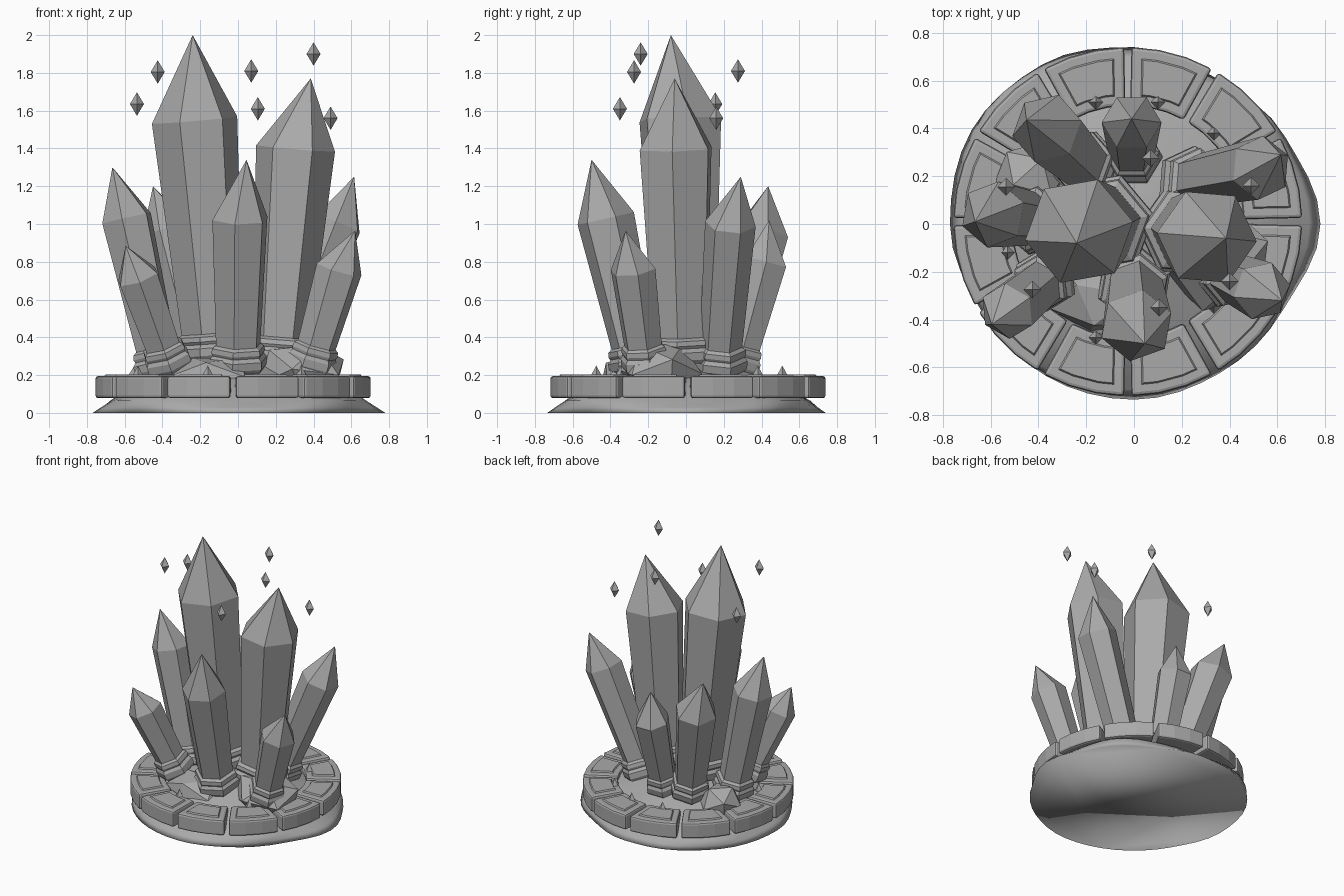
import bpy, bmesh, math
from mathutils import Vector, Matrix

cube = bpy.data.objects.get("Cube")
if cube:
    bpy.data.objects.remove(cube, do_unlink=True)

stone = bpy.data.materials.new("grey_stone")
stone.use_nodes = True
GREY = (0.4, 0.4, 0.4, 1)
stone.diffuse_color = GREY
stone.node_tree.nodes["Principled BSDF"].inputs["Base Color"].default_value = GREY


def finish(bm, name, smooth=False):
    bmesh.ops.recalc_face_normals(bm, faces=bm.faces[:])
    for f in bm.faces:
        f.smooth = smooth
    mesh = bpy.data.meshes.new(name)
    bm.to_mesh(mesh)
    bm.free()
    mesh.materials.append(stone)
    obj = bpy.data.objects.new(name, mesh)
    bpy.context.scene.collection.objects.link(obj)
    return obj


def bridge(bm, rings):
    """Join consecutive rings of equal size with quads."""
    for a, b in zip(rings, rings[1:]):
        for i in range(len(a)):
            j = (i + 1) % len(a)
            bm.faces.new((a[i], a[j], b[j], b[i]))


def fan(bm, ring, point):
    tip = bm.verts.new(point)
    for i in range(len(ring)):
        bm.faces.new((ring[i], ring[(i + 1) % len(ring)], tip))


def hex_ring(bm, centre, axis, radius, turn):
    """Six vertices around an axis, starting near +x."""
    u = (Vector((1, 0, 0)) - axis * axis.x).normalized()
    v = axis.cross(u)
    angles = [math.radians(turn + 60 * k) for k in range(6)]
    return [bm.verts.new(centre + radius * (u * math.cos(a) + v * math.sin(a))) for a in angles]


# Crystals: base centre, shoulder centre, tip, base radius, shoulder radius, turn
CRYSTALS = {
    "main_crystal": ((-.13, 0, .36), (-.23, -.03, 1.55), (-.24, -.08, 2), .16, .23, 10),
    "second_crystal": ((.22, -.03, .34), (.305, -.055, 1.4), (.385, -.06, 1.77), .15, .21, -5),
    "left_crystal": ((-.42, .02, .28), (-.59, .04, 1.03), (-.665, .01, 1.3), .11, .14, 20),
    "front_left_crystal": ((-.38, -.24, .3), (-.53, -.365, .72), (-.595, -.42, .885), .1, .12, 35),
    "front_right_crystal": ((.4, -.22, .3), (.535, -.28, .76), (.62, -.32, .965), .1, .125, 10),
    "front_crystal": ((0, -.26, .3), (.01, -.425, 1.03), (.045, -.5, 1.34), .12, .155, 20),
    "back_right_crystal": ((.25, .18, .3), (.53, .235, 1), (.615, .29, 1.25), .11, .135, 25),
    "back_left_crystal": ((-.21, .25, .3), (-.365, .4, .95), (-.45, .435, 1.2), .11, .15, 10),
    "back_crystal": ((-.01, .29, .29), (-.01, .425, .8), (-.01, .44, 1.02), .095, .125, 0),
}
# Socket profile: radius factor, offset along the axis
COLLAR = ((1.25, -.07), (1.35, -.05), (1.35, -.01), (1.2, .01),
          (1.26, .025), (1.22, .05), (1.02, .065))

for name, (base, shoulder, tip, r_base, r_top, turn) in CRYSTALS.items():
    base, shoulder = Vector(base), Vector(shoulder)
    axis = (shoulder - base).normalized()
    bm = bmesh.new()
    low = hex_ring(bm, base - axis * .05, axis, r_base, turn)
    high = hex_ring(bm, shoulder, axis, r_top, turn)
    bridge(bm, [low, high])
    fan(bm, high, tip)
    bm.faces.new(low)
    finish(bm, name)

    bm = bmesh.new()
    rings = [hex_ring(bm, base + axis * h, axis, r_base * k, turn) for k, h in COLLAR]
    bridge(bm, rings)
    bm.faces.new(rings[0])
    bm.faces.new(rings[-1])
    finish(bm, name.replace("crystal", "socket"))

# Ground mound with an uneven rim: radius factor, height, extra bulge on the diagonals
RIM = (.78, .73, .70, .74, .77, .785, .77, .735, .735, .735, .72, .72)
MOUND = ((1, 0, 0), (.94, .03, .06), (.87, .065, .12), (.75, .13, 0),
         (.6, .18, 0), (.4, .23, 0), (.2, .29, 0))


def rim_radius(k):
    i, t = k // 4, (k % 4) / 4
    t = (1 - math.cos(math.pi * t)) / 2
    return RIM[i] * (1 - t) + RIM[(i + 1) % len(RIM)] * t


bm = bmesh.new()
rings = []
for scale, z, bulge in MOUND:
    ring = []
    for k in range(48):
        a = math.tau * k / 48
        r = rim_radius(k) * (scale + bulge * math.sin(2 * a) ** 2)
        ring.append(bm.verts.new((r * math.cos(a), r * math.sin(a), z)))
    rings.append(ring)
bridge(bm, rings)
bm.faces.new(rings[0])
fan(bm, rings[-1], (0, 0, .31))
finish(bm, "ground_mound", smooth=True)

# Ring of twelve stone blocks, each with a raised panel on top
INNER, OUTER, LOW, HIGH, STEPS = .485, .73, .078, .195, 3
for n in range(12):
    bm = bmesh.new()
    rows = []
    for s in range(STEPS + 1):
        a = math.radians(30 * n + 1.2 + 27.6 * s / STEPS)
        rows.append([bm.verts.new((r * math.cos(a), r * math.sin(a), z))
                     for r, z in ((INNER, LOW), (OUTER, LOW), (OUTER, HIGH), (INNER, HIGH))])
    bridge(bm, rows)
    bm.faces.new(rows[0])
    bm.faces.new(rows[-1])
    bmesh.ops.recalc_face_normals(bm, faces=bm.faces[:])
    sharp = [e for e in bm.edges if e.calc_face_angle(0) > 1]
    bmesh.ops.bevel(bm, geom=sharp, offset=.014, segments=2, profile=.5, affect="EDGES")
    bm.normal_update()
    top = [f for f in bm.faces if f.normal.z > .99]
    for thickness, depth in ((.03, 0), (.006, .009)):
        bmesh.ops.inset_region(bm, faces=top, thickness=thickness, depth=depth, use_even_offset=True)
    block = finish(bm, f"ring_block_{n + 1}")
    block.location = (-.026, .01, 0)

# Faceted rocks between the crystals: centre and size
ROCKS = (((.34, -.14, .22), (.25, .23, .17)),
         ((-.13, -.3, .18), (.24, .17, .13)),
         ((-.43, .2, .2), (.16, .15, .14)))
for n, (centre, size) in enumerate(ROCKS):
    bm = bmesh.new()
    tilt = Matrix.Rotation(.6 + n, 4, "Z") @ Matrix.Rotation(.6, 4, "X")
    bmesh.ops.create_icosphere(bm, subdivisions=1, radius=1, matrix=tilt)
    for v in bm.verts:
        v.co = Vector(centre) + Matrix.Diagonal(size) @ v.co
    finish(bm, f"rock_{n + 1}")


# Small diamonds, floating above and sprouting from the ground
def diamond(name, centre, radius=.037, height=.062):
    bm = bmesh.new()
    waist = [bm.verts.new(Vector(centre) + Vector(d) * radius)
             for d in ((1, 0, 0), (0, 1, 0), (-1, 0, 0), (0, -1, 0))]
    for side in (1, -1):
        fan(bm, waist, Vector(centre) + Vector((0, 0, side * height)))
    finish(bm, name)


FLOATING = ((.4, -.24, 1.9), (-.425, -.275, 1.805), (.105, -.35, 1.61),
            (.07, .275, 1.81), (-.535, .155, 1.635), (.49, .16, 1.56))
for n, centre in enumerate(FLOATING):
    diamond(f"floating_shard_{n + 1}", centre)

GROUND = ((-.16, .51), (.1, .51), (.335, .38), (-.53, -.12), (-.16, -.475), (.335, -.345))
for n, (x, y) in enumerate(GROUND):
    diamond(f"ground_shard_{n + 1}", (x, y, .195), .03, .055)
